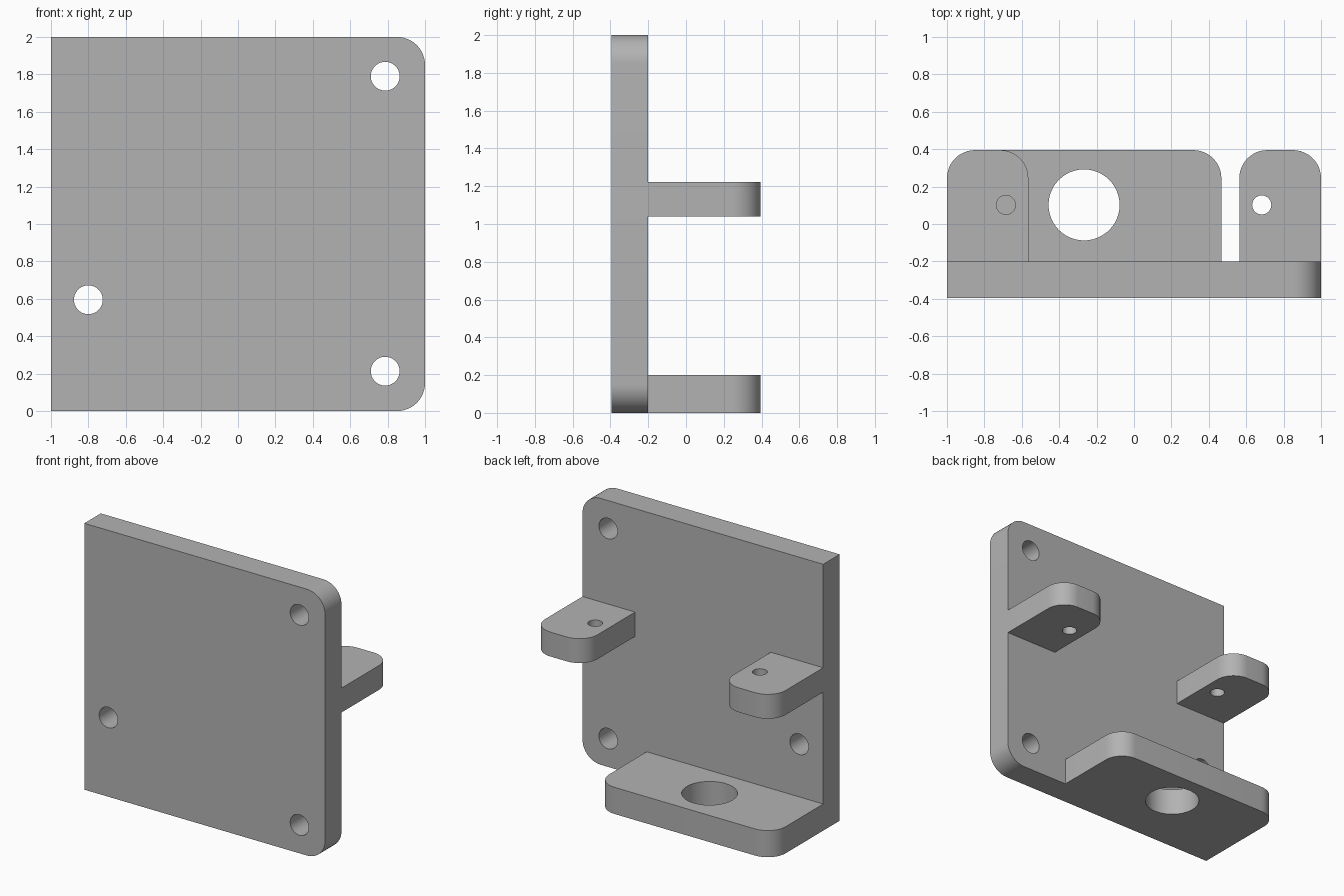
import bpy, bmesh
from math import cos, sin, pi, radians
from mathutils import Vector

cube = bpy.data.objects.get("Cube")
if cube:
    bpy.data.objects.remove(cube, do_unlink=True)

grey = bpy.data.materials.new("plain grey")
grey.use_nodes = True
colour = (0.45, 0.45, 0.45, 1)
grey.diffuse_color = colour
grey.node_tree.nodes["Principled BSDF"].inputs["Base Color"].default_value = colour


def arc(cx, cy, r, start, sweep, n):
    return [(cx + r * cos(start + sweep * i / n), cy + r * sin(start + sweep * i / n))
            for i in range(n + 1)]


def rounded_outline(x0, x1, y0, y1, r, rounded):
    """Counter-clockwise rectangle; corners named in 'rounded' get radius r."""
    corners = [("right_low", x1, y0, -1, 1, -pi / 2), ("right_high", x1, y1, -1, -1, 0),
               ("left_high", x0, y1, 1, -1, pi / 2), ("left_low", x0, y0, 1, 1, pi)]
    pts = []
    for name, x, y, sx, sy, start in corners:
        if name in rounded:
            pts += arc(x + sx * r, y + sy * r, r, start, pi / 2, 12)
        else:
            pts.append((x, y))
    return pts


def slab(name, outline, holes, place, depth):
    """Fill an outline with round holes and extrude it along 'depth'."""
    bm = bmesh.new()
    loops = [outline] + [arc(x, y, r, 0, 2 * pi, 48)[:-1] for x, y, r in holes]
    edges = []
    for loop in loops:
        verts = [bm.verts.new(place(*p)) for p in loop]
        edges += [bm.edges.new((v, verts[i - 1])) for i, v in enumerate(verts)]
    bmesh.ops.triangle_fill(bm, edges=edges, use_beauty=True)
    grown = bmesh.ops.extrude_face_region(bm, geom=bm.faces[:], use_keep_orig=True)["geom"]
    bmesh.ops.translate(bm, vec=Vector(depth),
                        verts=[g for g in grown if isinstance(g, bmesh.types.BMVert)])
    bmesh.ops.recalc_face_normals(bm, faces=bm.faces[:])
    mesh = bpy.data.meshes.new(name)
    bm.to_mesh(mesh)
    bm.free()
    mesh.materials.append(grey)
    obj = bpy.data.objects.new(name, mesh)
    bpy.context.collection.objects.link(obj)
    bpy.ops.object.select_all(action="DESELECT")
    obj.select_set(True)
    bpy.context.view_layer.objects.active = obj
    bpy.ops.object.shade_smooth_by_angle(angle=radians(30))


FRONT, WALL, BACK = -0.395, -0.2, 0.395

# Upright plate with three mounting holes
slab("upright_plate",
     rounded_outline(-1, 1, 0, 2, 0.15, ("right_low", "right_high")),
     [(0.787, 1.79, 0.077), (0.787, 0.213, 0.077), (-0.8, 0.595, 0.077)],
     lambda x, z: (x, FRONT, z), (0, WALL - FRONT, 0))

# Horizontal pieces on the back: x range, hole, bottom and thickness
for name, x0, x1, hole, bottom, thick in [
        ("bottom_shelf", -1, 0.467, (-0.267, 0.102, 0.19), 0, 0.2),
        ("left_tab", 0.563, 1, (0.683, 0.102, 0.051), 1.04, 0.183),
        ("right_tab", -1, -0.565, (-0.685, 0.102, 0.051), 1.04, 0.183)]:
    slab(name,
         rounded_outline(x0, x1, WALL, BACK, 0.15, ("left_high", "right_high")),
         [hole], lambda x, y: (x, y, bottom), (0, 0, thick))
